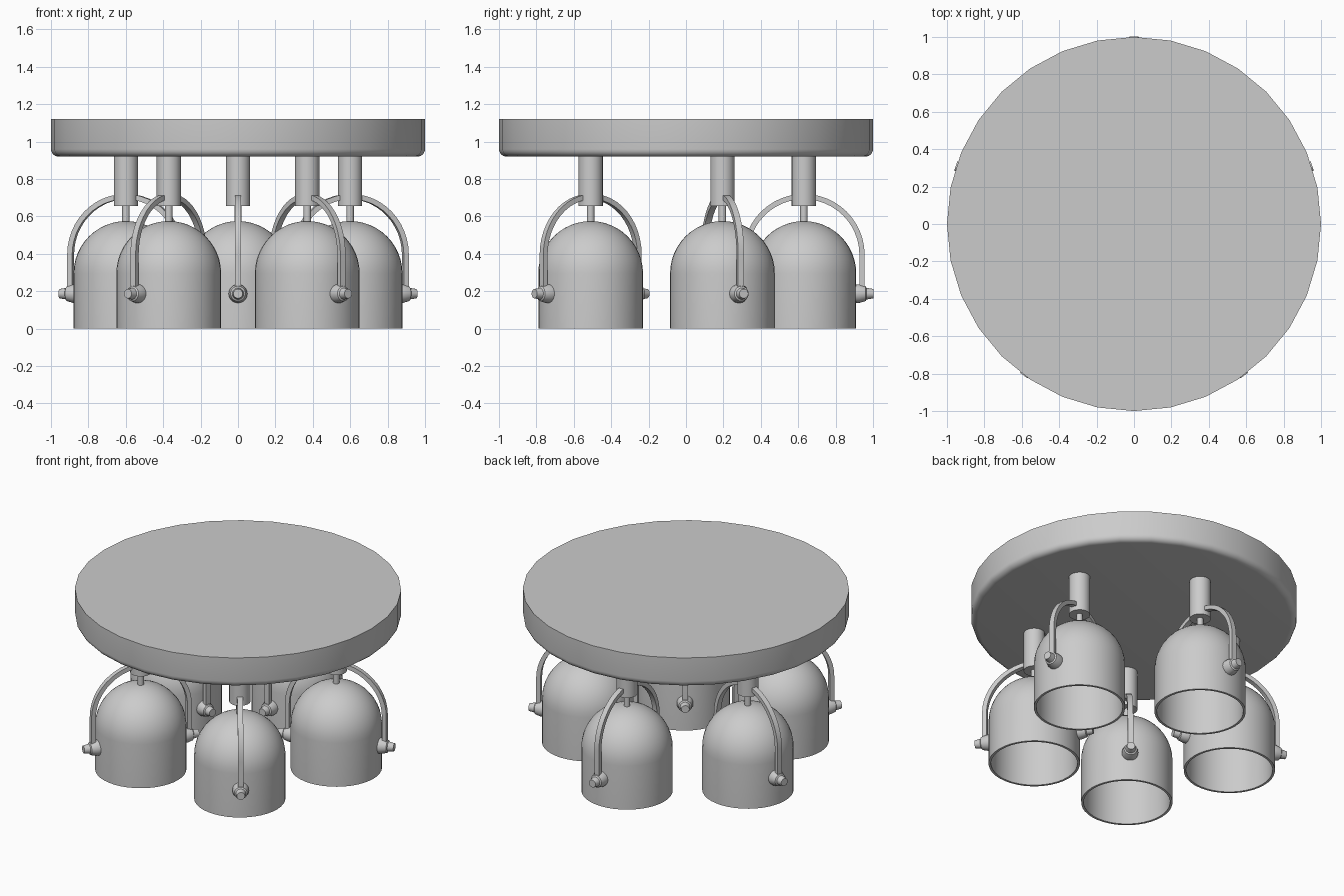
import bpy, bmesh
from math import sin, cos, pi, radians
from mathutils import Matrix

if "Cube" in bpy.data.objects:
    bpy.data.objects.remove(bpy.data.objects["Cube"])


def finish(name, bm, matrix, angle=35):
    bmesh.ops.remove_doubles(bm, verts=bm.verts, dist=1e-5)
    bmesh.ops.recalc_face_normals(bm, faces=bm.faces)
    bm.transform(matrix)
    me = bpy.data.meshes.new(name)
    bm.to_mesh(me)
    bm.free()
    ob = bpy.data.objects.new(name, me)
    bpy.context.collection.objects.link(ob)
    bpy.ops.object.select_all(action='DESELECT')
    ob.select_set(True)
    bpy.context.view_layer.objects.active = ob
    bpy.ops.object.shade_smooth_by_angle(angle=radians(angle))
    return ob


def lathe(name, profile, segs, matrix=Matrix()):
    """Spin an (r, z) profile around z."""
    bm = bmesh.new()
    vs = [bm.verts.new((r, 0, z)) for r, z in profile]
    es = [bm.edges.new(p) for p in zip(vs, vs[1:])]
    bmesh.ops.spin(bm, geom=vs + es, cent=(0, 0, 0), axis=(0, 0, 1),
                   angle=2 * pi, steps=segs, use_duplicate=False)
    return finish(name, bm, matrix)


def dome(r, base, n=12):
    return [(r * cos(pi / 2 * i / n), base + r * sin(pi / 2 * i / n)) for i in range(n)] + [(0, base + r)]


def strap(name, matrix):
    """Flat bar bent into an arch over the shade, in the local xz plane."""
    bm = bmesh.new()
    path = [(1, 0, 0.17 - 0.395)] + [(cos(pi * i / 24), sin(pi * i / 24), 0) for i in range(25)]
    path.append((-1, 0, 0.17 - 0.395))
    rings = []
    for c, s, dz in path:
        rings.append([bm.verts.new((r * c, y, 0.395 + r * s + dz))
                      for r, y in ((0.297, -0.017), (0.325, -0.017), (0.325, 0.017), (0.297, 0.017))])
    for a, b in zip(rings, rings[1:]):
        for i in range(4):
            j = (i + 1) % 4
            bm.faces.new((a[i], a[j], b[j], b[i]))
    bm.faces.new(rings[0])
    bm.faces.new(rings[-1])
    return finish(name, bm, matrix)


# ceiling plate with rounded lower edge
edge = [(0.96 + 0.04 * sin(pi / 2 * i / 5), 0.96 - 0.04 * cos(pi / 2 * i / 5)) for i in range(6)]
lathe("ceiling_plate", [(0, 0.92)] + edge + [(1, 1.12), (0, 1.12)], 32)

# five spotlights around the plate
for k in range(5):
    M = Matrix.Rotation(radians(90 + 72 * k), 4, 'Z') @ Matrix.Translation((0.63, 0, 0))
    n = f"_{k + 1}"
    # hollow shade: outer skin, rim, inner skin
    inner = dome(0.265, 0.295)[::-1] + [(0.265, 0)]
    lathe("shade" + n, inner + [(0.28, 0)] + dome(0.28, 0.295), 40, M)
    # stem and thin rod
    lathe("stem" + n, [(0, 0.655), (0.065, 0.655), (0.065, 0.925), (0, 0.925)], 24, M)
    lathe("rod" + n, [(0, 0.565), (0.02, 0.565), (0.02, 0.66), (0, 0.66)], 16, M)
    strap("bracket" + n, M)
    # pivot knobs, tapering outwards
    for side, label in ((1, "outer"), (-1, "inner")):
        K = M @ Matrix.Translation((0, 0, 0.187)) @ Matrix.Rotation(side * pi / 2, 4, 'Y')
        lathe(f"{label}_knob" + n, [(0, 0.27), (0.05, 0.27), (0.05, 0.295), (0.04, 0.33),
                                    (0.031, 0.335), (0.025, 0.372), (0, 0.372)], 20, K)
